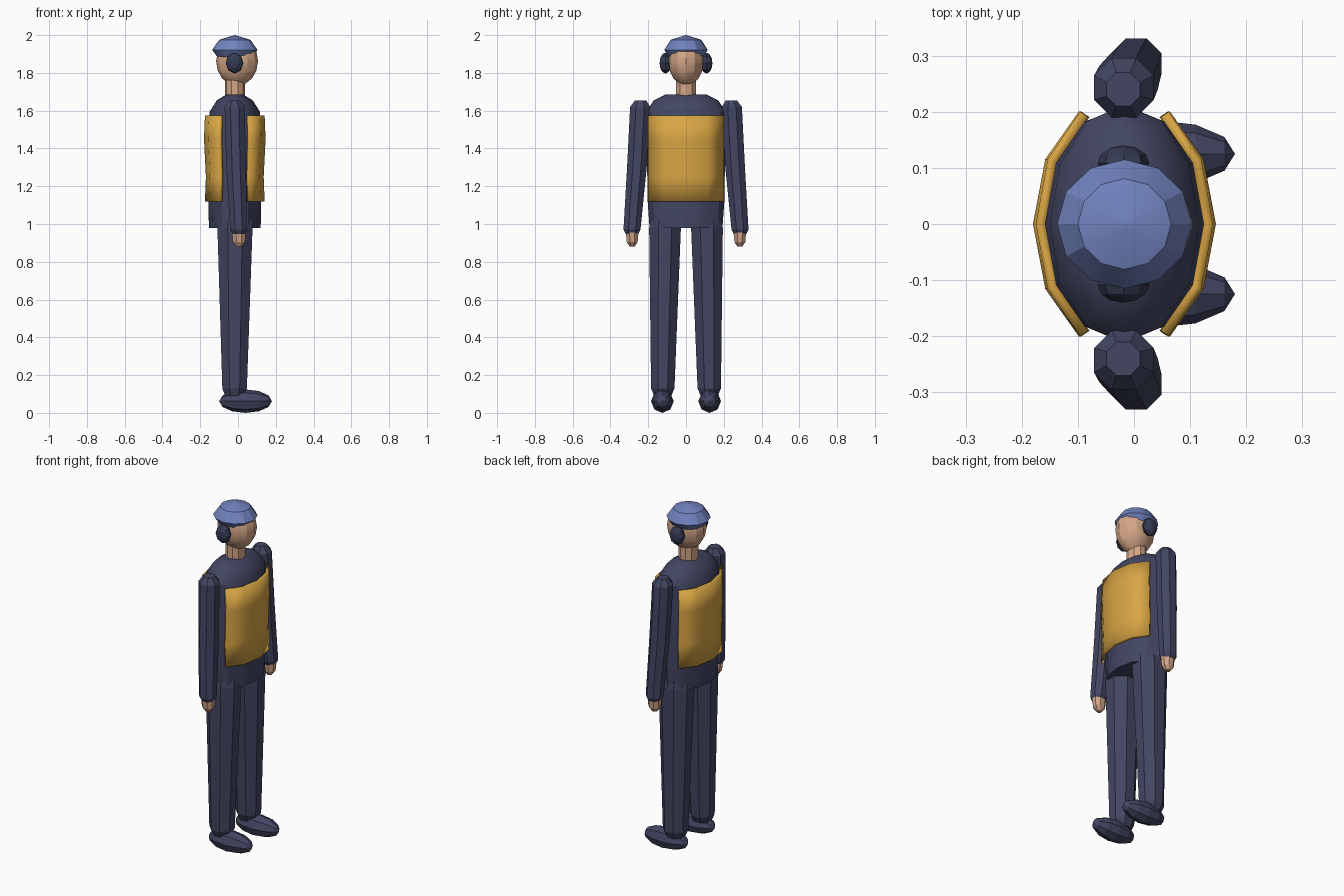
import bpy, bmesh, math
from mathutils import Matrix

cube = bpy.data.objects.get("Cube")
if cube:
    bpy.data.objects.remove(cube, do_unlink=True)


def material(name, rgb):
    lin = [((c / 255 + 0.055) / 1.055) ** 2.4 for c in rgb] + [1.0]
    m = bpy.data.materials.new(name)
    m.diffuse_color = lin
    m.use_nodes = True
    bsdf = m.node_tree.nodes["Principled BSDF"]
    bsdf.inputs["Base Color"].default_value = lin
    bsdf.inputs["Roughness"].default_value = 0.8
    return m


NAVY = material("navy cloth", (66, 70, 98))
DARK = material("dark navy", (54, 59, 84))
GOLD = material("gold vest", (216, 165, 68))
SKIN = material("skin", (212, 166, 135))
BLUE = material("cap blue", (113, 130, 190))


def finish(bm, name, mat, smooth=None):
    bmesh.ops.recalc_face_normals(bm, faces=bm.faces[:])
    me = bpy.data.meshes.new(name)
    bm.to_mesh(me)
    bm.free()
    me.materials.append(mat)
    ob = bpy.data.objects.new(name, me)
    bpy.context.collection.objects.link(ob)
    if smooth:
        bpy.ops.object.select_all(action='DESELECT')
        ob.select_set(True)
        bpy.context.view_layer.objects.active = ob
        bpy.ops.object.shade_smooth_by_angle(angle=math.radians(smooth))
    return ob


def loft(name, mat, rings, n, flat_side=False, smooth=None):
    """Closed skin through elliptical rings given as (z, x, y, rx, ry)."""
    bm = bmesh.new()
    phase = math.pi / n if flat_side else 0
    grow = 1 / math.cos(phase)
    loops = []
    for z, x, y, rx, ry in rings:
        loops.append([bm.verts.new((x + rx * grow * math.cos(phase + 2 * math.pi * i / n),
                                    y + ry * grow * math.sin(phase + 2 * math.pi * i / n), z))
                      for i in range(n)])
    for a, b in zip(loops, loops[1:]):
        for i in range(n):
            j = (i + 1) % n
            bm.faces.new((a[i], a[j], b[j], b[i]))
    bm.faces.new(loops[0])
    bm.faces.new(loops[-1])
    return finish(bm, name, mat, smooth)


def ball(name, mat, centre, radii, u, v, smooth=None, rot=None):
    bm = bmesh.new()
    bmesh.ops.create_uvsphere(bm, u_segments=u, v_segments=v, radius=1,
                              matrix=rot or Matrix())
    bmesh.ops.scale(bm, vec=radii, verts=bm.verts)
    bmesh.ops.translate(bm, vec=centre, verts=bm.verts)
    return finish(bm, name, mat, smooth)


CX = -0.017  # body axis

# Torso with rounded shoulders
loft("torso", NAVY, [(z, CX, 0, rx, ry) for z, rx, ry in [
    (0.98, 0.137, 0.193), (1.12, 0.140, 0.203), (1.25, 0.134, 0.205),
    (1.45, 0.145, 0.210), (1.595, 0.133, 0.212), (1.655, 0.095, 0.17),
    (1.685, 0.045, 0.11)]], 12, smooth=30)

# Vest panels, front and back
for label, side in (("front", 1), ("back", -1)):
    bm = bmesh.new()
    rows = []
    for z, rx in [(1.12, 0.158), (1.25, 0.153), (1.45, 0.163), (1.575, 0.158)]:
        rows.append([bm.verts.new((CX + side * rx * math.cos(math.radians(a)),
                                   0.231 * math.sin(math.radians(a)), z))
                     for a in range(-60, 61, 30)])
    for a, b in zip(rows, rows[1:]):
        for i in range(4):
            f = [a[i], a[i + 1], b[i + 1], b[i]]
            bm.faces.new(f if side > 0 else f[::-1])
    bm.normal_update()
    vest = finish(bm, label + "_vest_panel", GOLD, smooth=32)
    if sum(p.normal.x for p in vest.data.polygons) * side < 0:
        vest.data.flip_normals()
    solid = vest.modifiers.new("thickness", 'SOLIDIFY')
    solid.thickness = 0.017
    solid.offset = -1

# Neck, head and cap
loft("neck", SKIN, [(1.67, CX, 0, 0.053, 0.055), (1.79, CX, 0, 0.053, 0.055)], 10)
ball("head", SKIN, (-0.005, 0, 1.862), (0.111, 0.094, 0.13), 12, 8, smooth=25)
loft("cap", BLUE, [(1.885, CX, 0, 0.092, 0.09), (1.922, CX, 0, 0.12, 0.115),
                   (1.975, CX, 0, 0.083, 0.081), (2.0, CX, 0, 0.002, 0.002)],
     12, smooth=25)

for label, s in (("left", 1), ("right", -1)):
    # Ear cover, its round axis pointing sideways
    ball(label + "_ear_cover", DARK, (-0.019, s * 0.109, 1.852), (0.046, 0.031, 0.055),
         8, 6, rot=Matrix.Rotation(math.pi / 2, 4, 'X'))
    # Arm and hand
    loft(label + "_arm", NAVY, [(z, x, s * y, r, r) for z, x, y, r in [
        (0.948, 0.005, 0.286, 0.034), (0.97, 0.004, 0.286, 0.045),
        (1.30, -0.010, 0.260, 0.052), (1.62, -0.018, 0.243, 0.053),
        (1.655, -0.019, 0.240, 0.030)]], 8, flat_side=True)
    loft(label + "_hand", SKIN, [(z, 0.005, s * 0.285, r, r * 0.9) for z, r in [
        (0.88, 0.014), (0.905, 0.032), (0.955, 0.037)]], 8, flat_side=True)
    # Trouser leg and shoe
    loft(label + "_leg", NAVY, [(z, x, s * y, rx, ry) for z, x, y, rx, ry in [
        (0.09, -0.018, 0.123, 0.05, 0.045), (0.13, -0.018, 0.123, 0.065, 0.062),
        (0.98, -0.016, 0.111, 0.093, 0.084), (1.02, -0.016, 0.108, 0.09, 0.08)]],
         8, flat_side=True)
    ball(label + "_shoe", NAVY, (0.04, s * 0.125, 0.062), (0.14, 0.06, 0.062), 8, 6,
         rot=Matrix.Rotation(math.pi / 2, 4, 'Y'))
